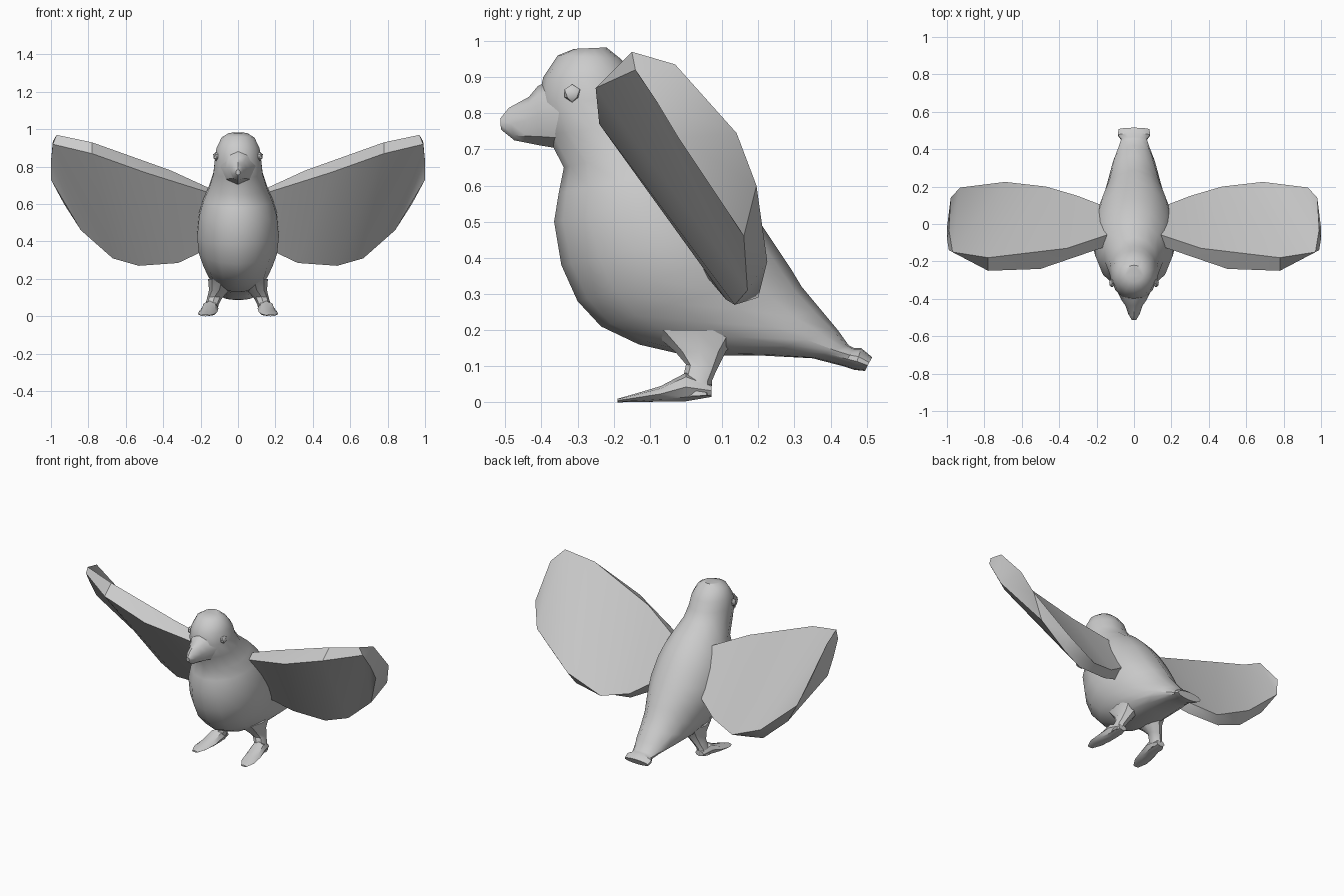
import bpy, bmesh, math
from mathutils import Vector

if "Cube" in bpy.data.objects:
    bpy.data.objects.remove(bpy.data.objects["Cube"])


def finish(name, bm, mirror=False, angle=40):
    bmesh.ops.recalc_face_normals(bm, faces=bm.faces)
    me = bpy.data.meshes.new(name)
    bm.to_mesh(me)
    bm.free()
    ob = bpy.data.objects.new(name, me)
    bpy.context.collection.objects.link(ob)
    if mirror:
        ob.modifiers.new("Mirror", 'MIRROR').use_mirror_merge = False
    bpy.ops.object.select_all(action='DESELECT')
    ob.select_set(True)
    bpy.context.view_layer.objects.active = ob
    bpy.ops.object.shade_smooth_by_angle(angle=math.radians(angle))
    return ob


def loft(name, rings, sides=14, cx=None, mirror=False):
    """Each ring: y, z of one edge, y, z of the opposite edge, half width."""
    bm = bmesh.new()
    loops = []
    for i, (y1, z1, y2, z2, hw) in enumerate(rings):
        x = cx[i] if cx else 0
        a, b = Vector((x, y1, z1)), Vector((x, y2, z2))
        mid, half = (a + b) / 2, (b - a) / 2
        loops.append([bm.verts.new(mid - half * math.cos(t) + Vector((hw * math.sin(t), 0, 0)))
                      for t in (2 * math.pi * k / sides for k in range(sides))])
    for p, q in zip(loops, loops[1:]):
        for k in range(sides):
            n = (k + 1) % sides
            bm.faces.new((p[k], p[n], q[n], q[k]))
    bm.faces.new(loops[0])
    bm.faces.new(loops[-1])
    return finish(name, bm, mirror)


# Head, body and tail as one skin, from crown to tail tip
loft("body", [
    (-.31, .978, -.22, .982, .05),
    (-.355, .96, -.18, .95, .09),
    (-.395, .90, -.14, .90, .118),
    (-.41, .83, -.115, .84, .127),
    (-.385, .74, -.07, .785, .135),
    (-.338, .65, .01, .725, .16),
    (-.352, .58, .08, .66, .19),
    (-.365, .50, .14, .59, .213),
    (-.345, .38, .21, .49, .224),
    (-.30, .28, .25, .43, .215),
    (-.235, .21, .29, .37, .192),
    (-.13, .16, .32, .32, .168),
    (.00, .13, .37, .26, .145),
    (.20, .13, .42, .20, .115),
    (.35, .122, .45, .158, .085),
    (.435, .10, .465, .15, .07),
    (.465, .09, .485, .15, .088),
    (.495, .087, .515, .125, .085)])

# Beak
loft("beak", [
    (-.34, .70, -.34, .91, .10),
    (-.41, .712, -.41, .875, .065),
    (-.44, .718, -.435, .845, .045),
    (-.475, .725, -.49, .815, .03),
    (-.512, .755, -.514, .785, .012)], sides=8)

# Eyes
bm = bmesh.new()
bmesh.ops.create_icosphere(bm, subdivisions=1, radius=.025)
bmesh.ops.scale(bm, vec=(.7, 1, 1), verts=bm.verts)
bmesh.ops.translate(bm, vec=(.117, -.315, .855), verts=bm.verts)
finish("eyes", bm, mirror=True)

# Wings: lower and upper outline from root front, round the tip, to root back
lower = [(.12, -.11, .65), (.5, -.24, .77), (.78, -.25, .87), (.99, -.14, .92),
         (1, -.08, .83), (1, -.02, .73), (.84, .16, .46), (.67, .17, .31),
         (.53, .135, .27), (.32, .11, .285), (.12, .03, .38)]
upper = [(.12, -.05, .67), (.36, -.13, .78), (.78, -.18, .93), (.97, -.15, .97),
         (.99, -.03, .935), (.98, .14, .745), (.93, .195, .60), (.69, .225, .39),
         (.47, .2, .29), (.3, .15, .33), (.12, .08, .45)]
bm = bmesh.new()
lo = [bm.verts.new(p) for p in lower]
up = [bm.verts.new(p) for p in upper]
n = len(lo)
for i in range(n):
    j = (i + 1) % n
    bm.faces.new((lo[i], lo[j], up[j], up[i]))
for i in range(n // 2):
    for s in (lo, up):
        idx = dict.fromkeys((i, i + 1, n - 2 - i, n - 1 - i))
        bm.faces.new([s[k] for k in idx])
finish("wings", bm, mirror=True, angle=35)

# Legs
loft("legs", [
    (-.10, .20, .16, .20, .075),
    (-.03, .14, .11, .14, .055),
    (.00, .105, .085, .09, .04),
    (-.01, .06, .072, .06, .036),
    (-.02, .015, .07, .02, .036)],
    sides=8, cx=[.085, .10, .125, .14, .15], mirror=True)

# Feet
loft("feet", [
    (.07, .015, .07, .05, .03),
    (.00, .003, .00, .082, .045),
    (-.07, .002, -.07, .045, .05),
    (-.14, .001, -.14, .024, .045),
    (-.19, .0, -.19, .01, .02)],
    sides=8, cx=[.145, .15, .16, .17, .175], mirror=True)
